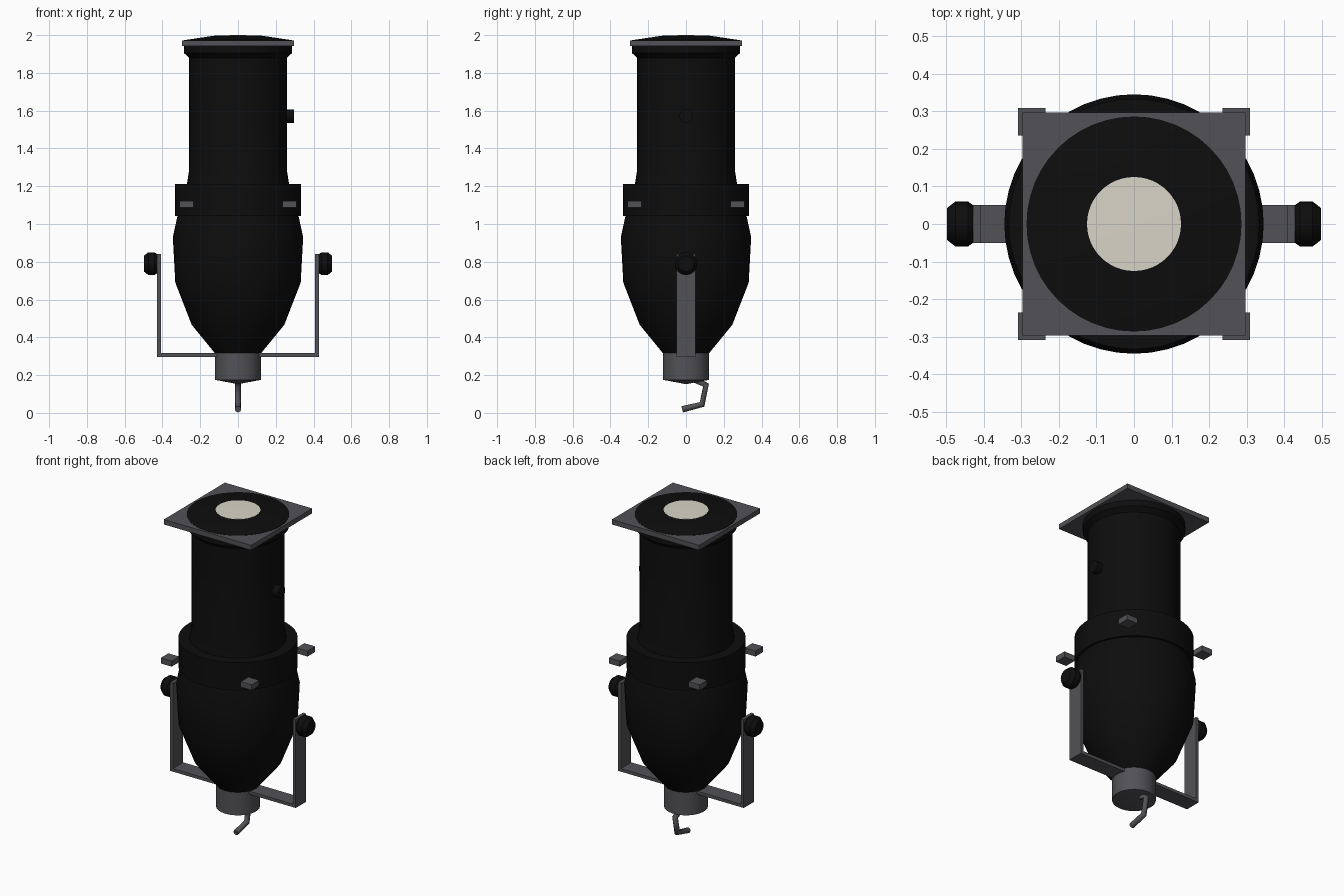
import bpy, bmesh, math
from mathutils import Matrix, Vector

if "Cube" in bpy.data.objects:
    bpy.data.objects.remove(bpy.data.objects["Cube"])


def material(name, rgb):
    m = bpy.data.materials.new(name)
    m.diffuse_color = (*rgb, 1)
    m.use_nodes = True
    m.node_tree.nodes["Principled BSDF"].inputs["Base Color"].default_value = m.diffuse_color
    return m


BLACK = material("black", (0.004, 0.004, 0.004))
GREY = material("dark grey", (0.085, 0.083, 0.093))
CREAM = material("lens cream", (0.70, 0.66, 0.57))


def finish(name, bm, mat, smooth=True):
    bmesh.ops.recalc_face_normals(bm, faces=bm.faces)
    me = bpy.data.meshes.new(name)
    bm.to_mesh(me)
    bm.free()
    me.materials.append(mat)
    ob = bpy.data.objects.new(name, me)
    bpy.context.collection.objects.link(ob)
    if smooth:
        bpy.ops.object.select_all(action='DESELECT')
        ob.select_set(True)
        bpy.context.view_layer.objects.active = ob
        bpy.ops.object.shade_smooth_by_angle(angle=math.radians(30))
    return ob


def lathe(name, profile, mat, matrix=Matrix(), seg=48):
    """Spin (radius, height) points around z, then place with matrix."""
    bm = bmesh.new()
    vs = [bm.verts.new((r, 0, z)) for r, z in profile]
    es = [bm.edges.new(p) for p in zip(vs, vs[1:])]
    bmesh.ops.spin(bm, geom=vs + es, axis=(0, 0, 1), cent=(0, 0, 0),
                   angle=2 * math.pi, steps=seg, use_merge=True)
    bmesh.ops.remove_doubles(bm, verts=bm.verts, dist=1e-5)
    bm.transform(matrix)
    return finish(name, bm, mat)


def box(name, lo, hi, mat):
    lo, hi = Vector(lo), Vector(hi)
    bm = bmesh.new()
    bmesh.ops.create_cube(bm, size=1)
    bm.transform(Matrix.Translation((lo + hi) / 2) @ Matrix.Diagonal((*(hi - lo), 1)))
    return finish(name, bm, mat, False)


# Turned housing parts, bottom to top
lathe("rear_cap", [(0, 0.152), (0.122, 0.175), (0.122, 0.318), (0, 0.318)], GREY)
lathe("reflector_housing", [(0, 0.315), (0.123, 0.317), (0.245, 0.466), (0.332, 0.69),
                            (0.345, 0.93), (0.32, 1.045), (0, 1.045)], BLACK)
lathe("shutter_ring", [(0, 1.042), (0.333, 1.042), (0.333, 1.212), (0, 1.212)], BLACK)
lathe("lens_barrel", [(0, 1.2), (0.272, 1.2), (0.259, 1.285), (0.259, 1.88),
                      (0.286, 1.905), (0.286, 1.973), (0.125, 1.997), (0, 1.997)], BLACK)
lathe("lens", [(0.125, 1.99), (0.125, 1.998), (0, 2.0)], CREAM)

# Square colour-filter frame
box("filter_frame", (-0.297, -0.297, 1.942), (0.297, 0.297, 1.972), GREY)

# Four shutter handles on the diagonals
for sx in (-1, 1):
    for sy in (-1, 1):
        a, b = sorted((sx * 0.235, sx * 0.309))
        c, d = sorted((sy * 0.235, sy * 0.309))
        box("shutter_handle", (a, c, 1.088), (b, d, 1.122), GREY)

# Focus knob on the barrel
lathe("focus_knob", [(0, 0.24), (0.036, 0.24), (0.036, 0.296), (0, 0.296)], BLACK,
      Matrix.Translation((0, 0, 1.57)) @ Matrix.Rotation(math.pi / 2, 4, 'Y'), 20)

# Yoke: base bar, two arms and their tightening knobs
box("yoke_bar", (-0.428, -0.05, 0.297), (0.428, 0.05, 0.316), GREY)
for s in (-1, 1):
    a, b = sorted((s * 0.408, s * 0.428))
    box("yoke_arm", (a, -0.05, 0.297), (b, 0.05, 0.84), GREY)
    lathe("yoke_knob", [(0, 0.425), (0.048, 0.425), (0.06, 0.442), (0.06, 0.475),
                        (0.042, 0.498), (0, 0.498)], BLACK,
          Matrix.Translation((0, 0, 0.79)) @ Matrix.Rotation(s * math.pi / 2, 4, 'Y'), 24)

# Bent power cable
curve = bpy.data.curves.new("power_cable", 'CURVE')
curve.dimensions = '3D'
curve.bevel_depth = 0.017
curve.bevel_resolution = 2
curve.use_fill_caps = True
spline = curve.splines.new('POLY')
path = [(0.05, 0.175), (0.106, 0.147), (0.085, 0.045), (-0.02, 0.019)]
spline.points.add(len(path) - 1)
for p, (y, z) in zip(spline.points, path):
    p.co = (0, y, z, 1)
curve.materials.append(GREY)
bpy.context.collection.objects.link(bpy.data.objects.new("power_cable", curve))
